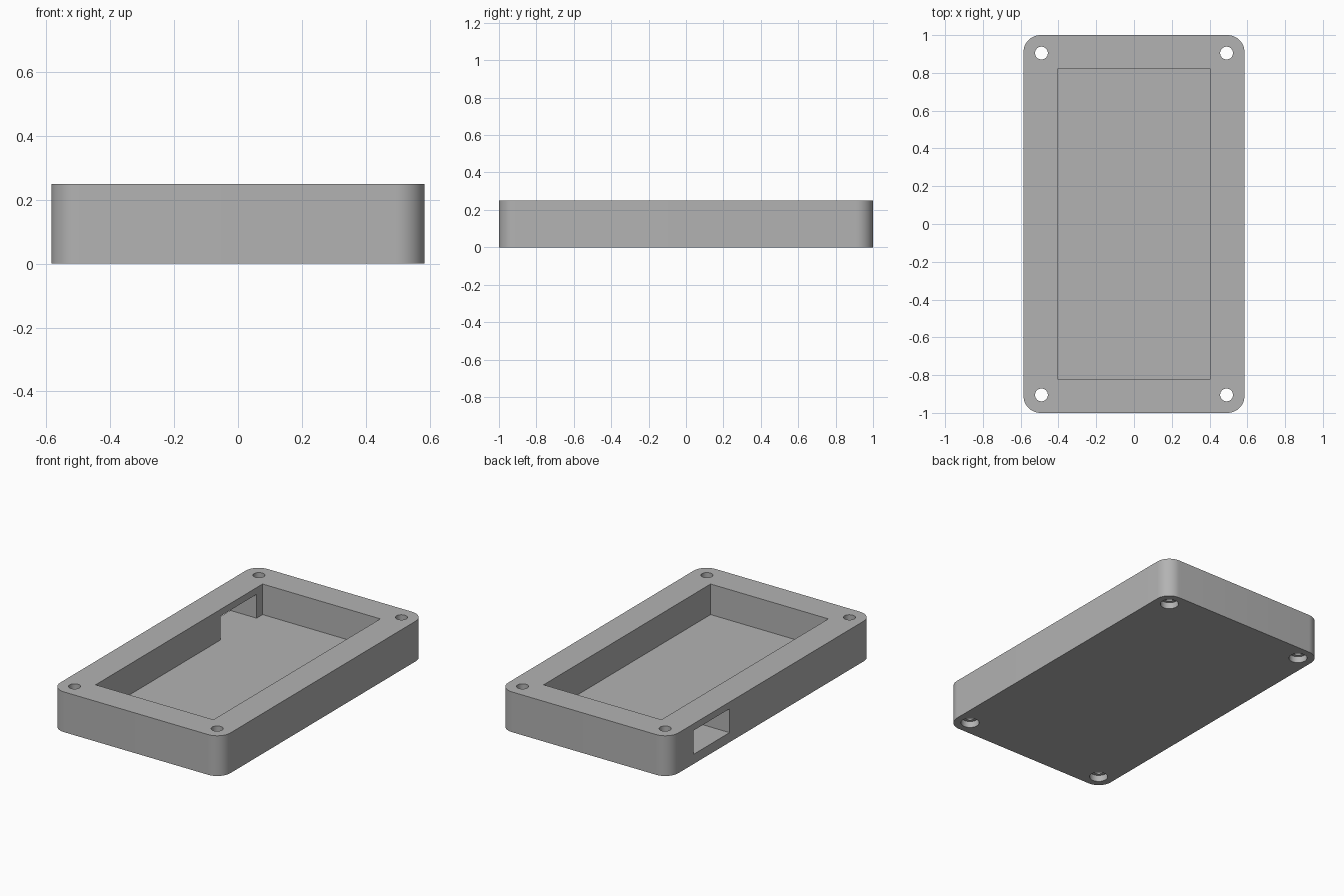
import bpy
import bmesh
import math
from mathutils import Matrix

HALF_X, HALF_Y, HEIGHT = 0.585, 1.0, 0.25
CORNER, FLOOR = 0.09, 0.06

cube = bpy.data.objects.get("Cube")
if cube:
    bpy.data.objects.remove(cube, do_unlink=True)

grey = bpy.data.materials.new("plain grey")
grey.use_nodes = True
grey.diffuse_color = (0.45, 0.45, 0.45, 1)
grey.node_tree.nodes["Principled BSDF"].inputs["Base Color"].default_value = grey.diffuse_color


def add_object(name, bm):
    mesh = bpy.data.meshes.new(name)
    bm.to_mesh(mesh)
    bm.free()
    mesh.materials.append(grey)
    obj = bpy.data.objects.new(name, mesh)
    bpy.context.collection.objects.link(obj)
    return obj


def box(name, low, high):
    bm = bmesh.new()
    size = [b - a for a, b in zip(low, high)]
    middle = [(a + b) / 2 for a, b in zip(low, high)]
    bmesh.ops.create_cube(bm, size=1, matrix=Matrix.Translation(middle) @ Matrix.Diagonal((*size, 1)))
    return add_object(name, bm)


def cylinder(name, x, y, radius, low, high):
    bm = bmesh.new()
    bmesh.ops.create_cone(bm, cap_ends=True, segments=40, radius1=radius, radius2=radius,
                          depth=high - low, matrix=Matrix.Translation((x, y, (low + high) / 2)))
    return add_object(name, bm)


# Enclosure body: block with rounded upright corners
body = box("enclosure_body", (-HALF_X, -HALF_Y, 0), (HALF_X, HALF_Y, HEIGHT))
bm = bmesh.new()
bm.from_mesh(body.data)
upright = [e for e in bm.edges if abs(e.verts[0].co.z - e.verts[1].co.z) > 0.1]
bmesh.ops.bevel(bm, geom=upright, offset=CORNER, segments=12, profile=0.5, affect='EDGES')
bm.to_mesh(body.data)
bm.free()

# Open pocket and the port through the right-hand wall
cutters = [
    box("pocket_cutter", (-0.405, -0.82, FLOOR), (0.405, 0.82, HEIGHT + 0.1)),
    box("port_cutter", (-HALF_X - 0.1, 0.408, FLOOR), (-0.3, 0.761, 0.208)),
]

# Corner screw holes with a recess for the head underneath
for x in (-0.49, 0.49):
    for y in (-0.905, 0.905):
        cutters.append(cylinder("screw_hole_cutter", x, y, 0.034, -0.1, HEIGHT + 0.1))
        cutters.append(cylinder("screw_head_cutter", x, y, 0.053, -0.1, 0.04))

for cutter in cutters:
    cutter.hide_render = True
    cut = body.modifiers.new(cutter.name, 'BOOLEAN')
    cut.operation = 'DIFFERENCE'
    cut.solver = 'EXACT'
    cut.object = cutter

# Bake the cuts and discard the cutters
graph = bpy.context.evaluated_depsgraph_get()
finished = bpy.data.meshes.new_from_object(body.evaluated_get(graph))
body.modifiers.clear()
body.data = finished
for cutter in cutters:
    bpy.data.objects.remove(cutter, do_unlink=True)

bpy.ops.object.select_all(action='DESELECT')
body.select_set(True)
bpy.context.view_layer.objects.active = body
bpy.ops.object.shade_smooth_by_angle(angle=math.radians(30))
